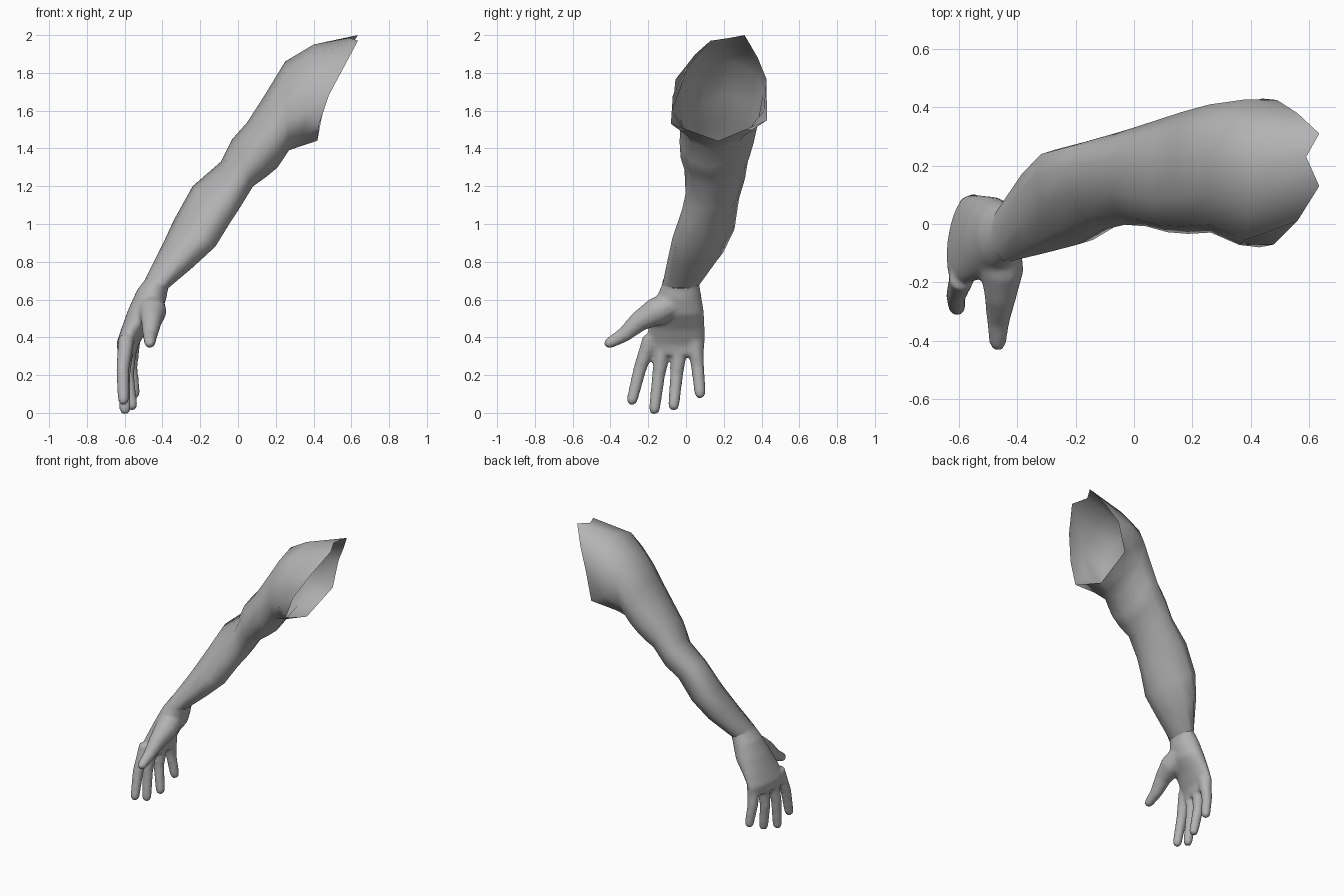
import bpy, bmesh, math
from mathutils import Vector

if "Cube" in bpy.data.objects:
    bpy.data.objects.remove(bpy.data.objects["Cube"])

N = 10
grey = bpy.data.materials.new("grey")
grey.diffuse_color = (0.45, 0.45, 0.45, 1)
grey.use_nodes = True
grey.node_tree.nodes["Principled BSDF"].inputs["Base Color"].default_value = grey.diffuse_color


def ring(u, l, y0, y1, twist=0.0, shear=0.0, n=N):
    """Oval section between an outer (x,z) point, an inner (x,z) point and two y limits."""
    yc, yr = (y0 + y1) / 2, (y1 - y0) / 2 / (0.951 if n == N else 1) / math.hypot(1, twist)
    pts = []
    for i in range(n):
        a = math.tau * i / n
        c = math.cos(a)
        y = yc + yr * (twist * c - math.sin(a))
        x = (u[0] + l[0]) / 2 + (u[0] - l[0]) / 2 * c + shear * (y - yc)
        pts.append(Vector((x, y, (u[1] + l[1]) / 2 + (u[1] - l[1]) / 2 * c)))
    return pts


def loft(bm, rings, cap):
    """Skin a list of equal-sized rings, optionally closing both ends."""
    vs = [[bm.verts.new(p) for p in r] for r in rings]
    faces = []
    for a, b in zip(vs, vs[1:]):
        for i in range(len(a)):
            j = (i + 1) % len(a)
            faces.append(bm.faces.new((a[i], a[j], b[j], b[i])))
    if cap:
        faces += [bm.faces.new(vs[0]), bm.faces.new(vs[-1][::-1])]
    bmesh.ops.recalc_face_normals(bm, faces=faces)


def digit(bm, path):
    """Tapered tube with a rounded tip through (x, y, z, radius) points."""
    pts = [Vector(p[:3]) for p in path]
    rad = [p[3] for p in path]
    d = (pts[-1] - pts[-2]).normalized()
    tip, r = pts[-1], rad[-1]
    pts += [tip + d * r * 0.6, tip + d * r * 0.95]
    rad += [r * 0.8, r * 0.35]
    rings = []
    for i, p in enumerate(pts):
        t = (pts[min(i + 1, len(pts) - 1)] - pts[max(i - 1, 0)]).normalized()
        side = t.cross(Vector((1, 0, 0))).normalized()
        up = side.cross(t)
        rings.append([p + rad[i] * (side * math.cos(a) + up * math.sin(a))
                      for a in (math.tau * k / 12 for k in range(12))])
    loft(bm, rings, True)


def make(name, bm):
    me = bpy.data.meshes.new(name)
    bm.to_mesh(me)
    bm.free()
    me.materials.append(grey)
    ob = bpy.data.objects.new(name, me)
    bpy.context.collection.objects.link(ob)
    for p in me.polygons:
        p.use_smooth = True
    return ob


# Arm: open shoulder rim, then oval sections down to the wrist
rim = [(0.59, 0.23, 1.985), (0.635, 0.13, 1.97), (0.56, 0.01, 1.83), (0.48, -0.07, 1.68),
       (0.43, -0.08, 1.53), (0.42, 0.17, 1.44), (0.44, 0.43, 1.55), (0.49, 0.425, 1.76),
       (0.56, 0.38, 1.88), (0.635, 0.31, 2.0)]
sections = [
    ((0.40, 1.95), (0.34, 1.415), -0.065, 0.42, 0.1),
    ((0.25, 1.86), (0.27, 1.39), -0.02, 0.40, 0.2),
    ((0.14, 1.68), (0.21, 1.30), -0.025, 0.375, 0.2),
    ((0.05, 1.54), (0.15, 1.25), -0.02, 0.35, 0.2),
    ((-0.03, 1.45), (0.08, 1.20), 0.0, 0.325, 0.25),
    ((-0.09, 1.33), (0.0, 1.07), 0.005, 0.305, 0.4),
    ((-0.24, 1.20), (-0.04, 1.01), -0.015, 0.275, 0.5),
    ((-0.34, 1.02), (-0.12, 0.88), -0.065, 0.25, 0.5),
    ((-0.40, 0.89), (-0.24, 0.77), -0.09, 0.19, 0.35),
    ((-0.49, 0.71), (-0.37, 0.66), -0.125, 0.07, 0),
]
bm = bmesh.new()
loft(bm, [[Vector(p) for p in rim]] + [ring(*s) for s in sections], False)
make("arm", bm)

# Palm
bm = bmesh.new()
palm = [
    ((-0.47, 0.75), (-0.34, 0.70), -0.12, 0.075, 0),
    ((-0.49, 0.71), (-0.37, 0.66), -0.125, 0.07, 0),
    ((-0.535, 0.65), (-0.38, 0.60), -0.15, 0.08, 0),
    ((-0.58, 0.55), (-0.41, 0.52), -0.18, 0.095, 0.05),
    ((-0.615, 0.45), (-0.48, 0.44), -0.20, 0.1, 0.1),
    ((-0.64, 0.37), (-0.53, 0.36), -0.215, 0.1, 0.12),
    ((-0.63, 0.305), (-0.545, 0.305), -0.20, 0.095, 0.14),
]
loft(bm, [ring(*s[:4], 0, s[4], 24) for s in palm], True)

# Fingers: base, middle and tip points
for base, mid, tip in [
    ((-0.59, -0.185, 0.40), (-0.61, -0.245, 0.23), (-0.607, -0.285, 0.07)),
    ((-0.59, -0.115, 0.38), (-0.605, -0.145, 0.20), (-0.598, -0.167, 0.02)),
    ((-0.575, -0.03, 0.38), (-0.585, -0.05, 0.20), (-0.562, -0.065, 0.04)),
    ((-0.56, 0.045, 0.38), (-0.567, 0.062, 0.24), (-0.548, 0.074, 0.105)),
]:
    digit(bm, [(*base, 0.044), (*mid, 0.035), (*tip, 0.03)])

# Thumb and its fleshy base
digit(bm, [(-0.46, -0.05, 0.59, 0.07), (-0.452, -0.16, 0.535, 0.075),
           (-0.458, -0.25, 0.483, 0.055), (-0.465, -0.33, 0.412, 0.04),
           (-0.467, -0.405, 0.37, 0.03)])
hand = make("hand", bm)

# Blend palm and digits into one skin, then open it at the wrist
rm = hand.modifiers.new("blend", 'REMESH')
rm.mode = 'VOXEL'
rm.voxel_size = 0.011
sm = hand.modifiers.new("soften", 'SMOOTH')
sm.factor, sm.iterations = 0.5, 6
bm = bmesh.new()
bm.from_object(hand, bpy.context.evaluated_depsgraph_get())
bmesh.ops.bisect_plane(bm, geom=bm.verts[:] + bm.edges[:] + bm.faces[:],
                       plane_co=(-0.43, 0, 0.69), plane_no=(0.45, 0, 0.9), clear_outer=True)
bm.to_mesh(hand.data)
bm.free()
hand.modifiers.clear()
for p in hand.data.polygons:
    p.use_smooth = True
    p.material_index = 0
